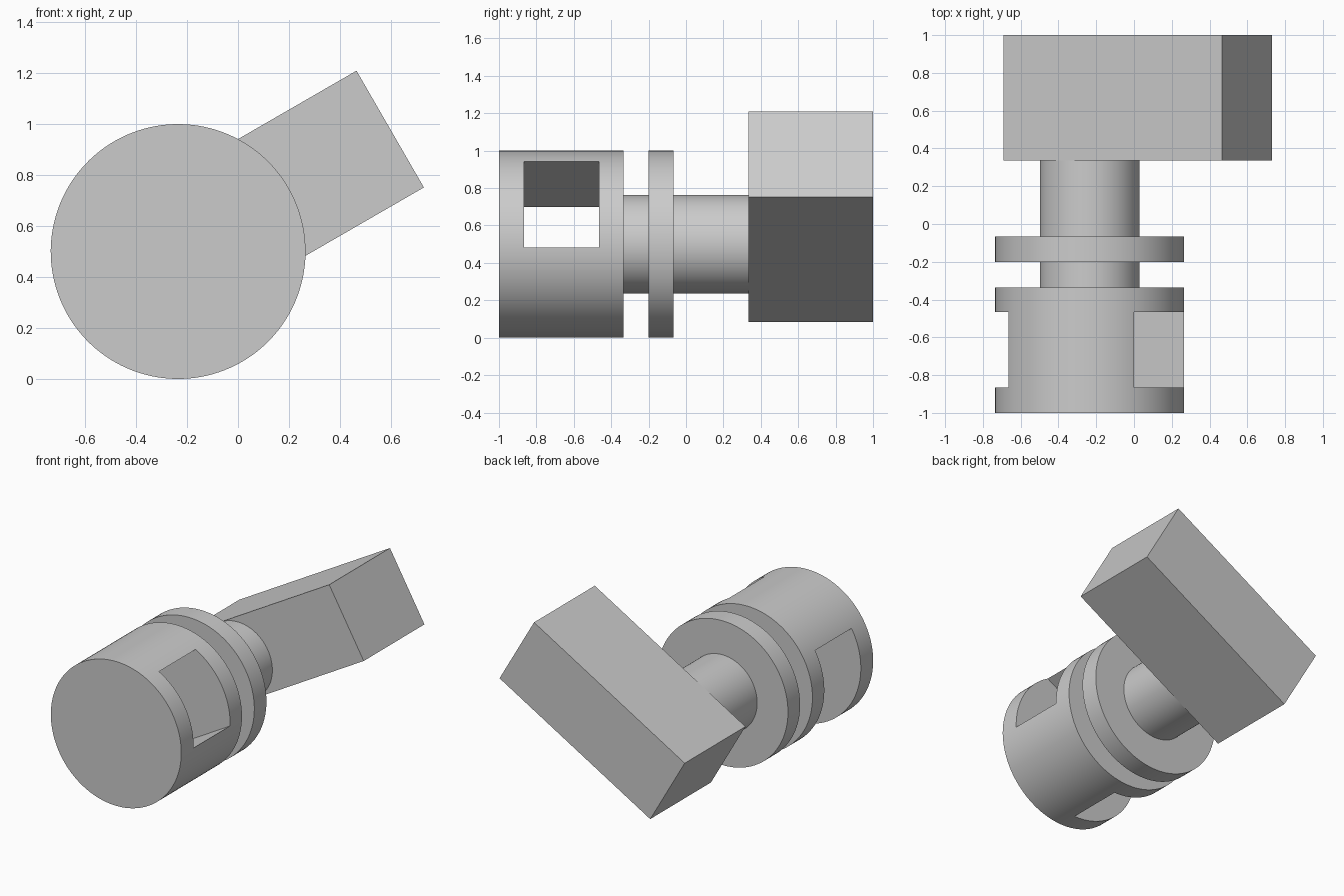
import bpy, bmesh, math
from mathutils import Matrix, Vector

cube = bpy.data.objects.get("Cube")
if cube:
    bpy.data.objects.remove(cube, do_unlink=True)

AXIS_X, AXIS_Z, RADIUS, SHAFT_R = -0.235, 0.5, 0.5, 0.264
TILT = math.radians(30)
SIDES = 128

grey = bpy.data.materials.new("plain_grey")
grey.use_nodes = True
grey.diffuse_color = (0.6, 0.6, 0.6, 1)
grey.node_tree.nodes["Principled BSDF"].inputs["Base Color"].default_value = (0.6, 0.6, 0.6, 1)

# Local frame: x runs along the tilted arm, y along the shaft, origin on the shaft axis
FRAME = Matrix.Translation((AXIS_X, 0, AXIS_Z)) @ Matrix.Rotation(-TILT, 4, 'Y')


def finish(name, bm):
    bmesh.ops.recalc_face_normals(bm, faces=bm.faces)
    bm.transform(FRAME)
    mesh = bpy.data.meshes.new(name)
    bm.to_mesh(mesh)
    bm.free()
    mesh.materials.append(grey)
    obj = bpy.data.objects.new(name, mesh)
    bpy.context.collection.objects.link(obj)
    return obj


def box(name, x0, x1, y0, y1, half):
    bm = bmesh.new()
    bmesh.ops.create_cube(bm, size=1)
    bm.transform(Matrix.Translation(((x0 + x1) / 2, (y0 + y1) / 2, 0))
                 @ Matrix.Diagonal((x1 - x0, y1 - y0, 2 * half, 1)))
    return finish(name, bm)


def cylinder(name, x, y0, y1, radius):
    bm = bmesh.new()
    bmesh.ops.create_cone(bm, cap_ends=True, segments=SIDES, radius1=radius,
                          radius2=radius, depth=y1 - y0)
    bm.transform(Matrix.Translation((x, (y0 + y1) / 2, 0))
                 @ Matrix.Rotation(math.pi / 2, 4, 'X'))
    return finish(name, bm)


def lathe(name, profile):
    bm = bmesh.new()
    verts = [bm.verts.new((r, y, 0)) for r, y in profile]
    edges = [bm.edges.new(pair) for pair in zip(verts, verts[1:])]
    bmesh.ops.spin(bm, geom=verts + edges, cent=(0, 0, 0), axis=(0, 1, 0),
                   angle=math.tau, steps=SIDES, use_duplicate=False)
    bmesh.ops.remove_doubles(bm, verts=bm.verts, dist=1e-5)
    return finish(name, bm)


def activate(obj):
    bpy.ops.object.select_all(action='DESELECT')
    obj.select_set(True)
    bpy.context.view_layer.objects.active = obj


def cut(target, cutter):
    cutter.hide_render = True
    mod = target.modifiers.new("cut", 'BOOLEAN')
    mod.operation, mod.solver, mod.object = 'DIFFERENCE', 'EXACT', cutter
    activate(target)
    bpy.ops.object.modifier_apply(modifier=mod.name)
    bpy.data.objects.remove(cutter, do_unlink=True)


# Head drum, neck, collar and shaft turned as one piece
drum = lathe("drum_and_shaft", [
    (0, -1), (RADIUS, -1), (RADIUS, -0.335), (SHAFT_R, -0.335),
    (SHAFT_R, -0.2), (RADIUS, -0.2), (RADIUS, -0.067), (SHAFT_R, -0.067),
    (SHAFT_R, 0.335), (0, 0.335)])

# Straight slot towards the arm side, and a round bite on the opposite side
SLOT = (-0.865, -0.465)
cut(drum, box("slot_cutter", -0.3, 0.7, *SLOT, 0.265))
cut(drum, cylinder("bite_cutter", -0.485, *SLOT, RADIUS))
activate(drum)
bpy.ops.object.shade_smooth_by_angle(angle=math.radians(30))

# Tilted arm block at the back
box("arm_block", -0.373, 0.961, 0.335, 1.0, 0.2645)
